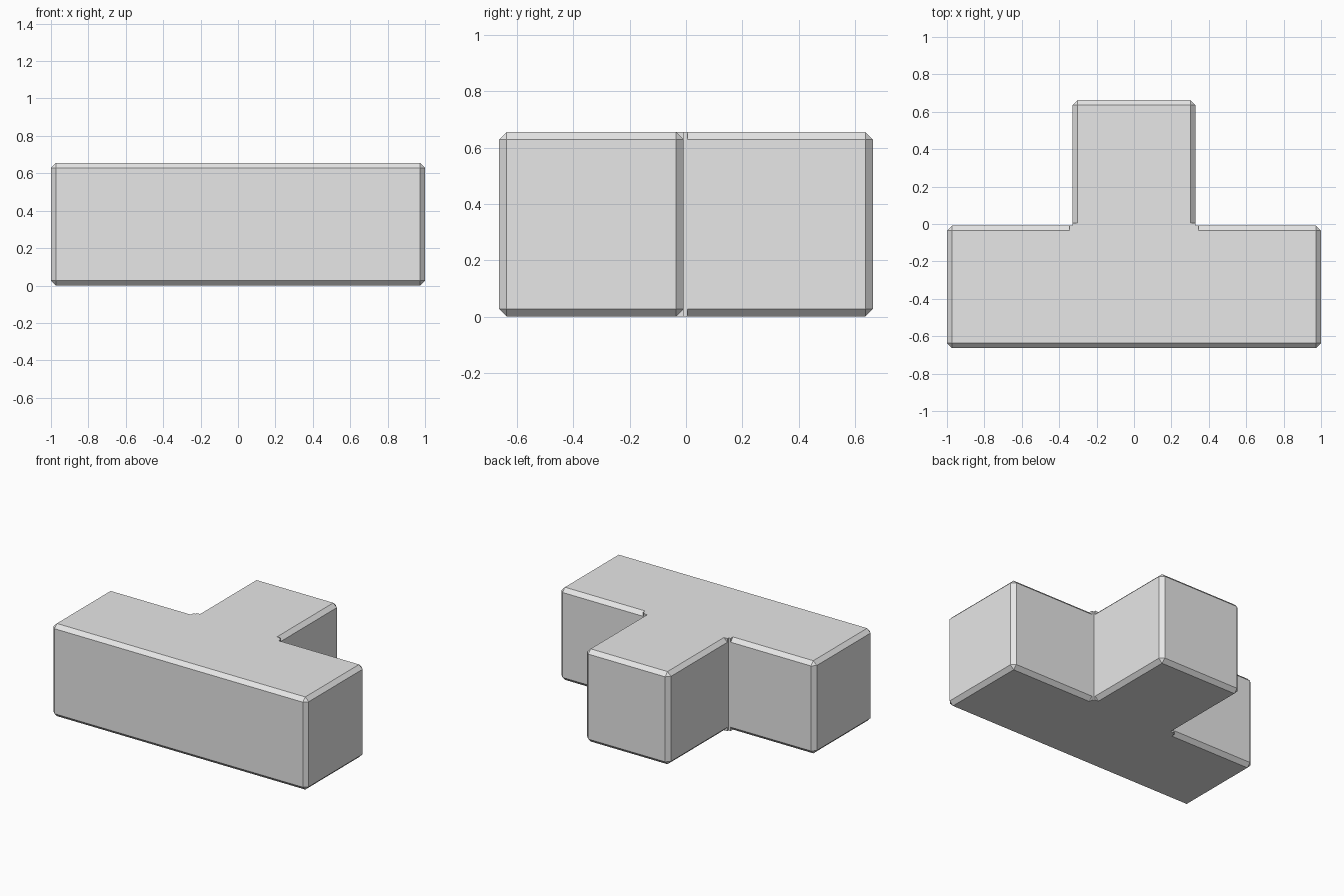
import bpy
import bmesh

if "Cube" in bpy.data.objects:
    bpy.data.objects.remove(bpy.data.objects["Cube"], do_unlink=True)

HEIGHT = 0.656
HALF = 0.328       # half width of the stem
BACK = -0.008      # back face of the crossbar
DEPTH = 0.664
CHAMFER = 0.027

grey = bpy.data.materials.new("plain grey")
grey.use_nodes = True
colour = (0.8, 0.8, 0.8, 1)
grey.diffuse_color = colour
grey.node_tree.nodes["Principled BSDF"].inputs["Base Color"].default_value = colour


def prism(name, outline, chamfer=0):
    """Extrude an outline upward and chamfer its outward edges."""
    bm = bmesh.new()
    base = bm.faces.new([bm.verts.new((x, y, 0)) for x, y in outline])
    top = bmesh.ops.extrude_face_region(bm, geom=[base])["geom"]
    verts = [v for v in top if isinstance(v, bmesh.types.BMVert)]
    bmesh.ops.translate(bm, verts=verts, vec=(0, 0, HEIGHT))
    bmesh.ops.recalc_face_normals(bm, faces=bm.faces)
    if chamfer:
        edges = [e for e in bm.edges if e.is_convex]
        bmesh.ops.bevel(bm, geom=edges, offset=chamfer, offset_type='OFFSET',
                        segments=1, profile=0.5, affect='EDGES')
    mesh = bpy.data.meshes.new(name)
    bm.to_mesh(mesh)
    bm.free()
    mesh.materials.append(grey)
    obj = bpy.data.objects.new(name, mesh)
    bpy.context.collection.objects.link(obj)
    return obj


def mirrored(points):
    return [(-x, y) for x, y in reversed(points)]


# T-shaped block
right_half = [(1, -DEPTH), (1, BACK), (HALF, BACK), (HALF, DEPTH)]
block = prism("t_block", right_half + mirrored(right_half), CHAMFER)

# Square-edged corner pieces where the chamfers stop short
corner = [(0.29, -0.045), (0.344, -0.045), (0.344, BACK),
          (HALF, BACK), (HALF, 0.006), (0.29, 0.006)]
for side, outline in (("left", corner), ("right", mirrored(corner))):
    filler = prism(side + "_inner_corner", outline)
    filler.hide_render = True
    filler.hide_set(True)
    union = block.modifiers.new(side + " corner", 'BOOLEAN')
    union.operation = 'UNION'
    union.solver = 'EXACT'
    union.object = filler

# Apply the unions and drop the helper pieces
bpy.context.view_layer.update()
evaluated = block.evaluated_get(bpy.context.evaluated_depsgraph_get())
joined = bpy.data.meshes.new_from_object(evaluated)
helpers = [m.object for m in block.modifiers]
block.modifiers.clear()
block.data = joined
for helper in helpers:
    bpy.data.objects.remove(helper, do_unlink=True)
